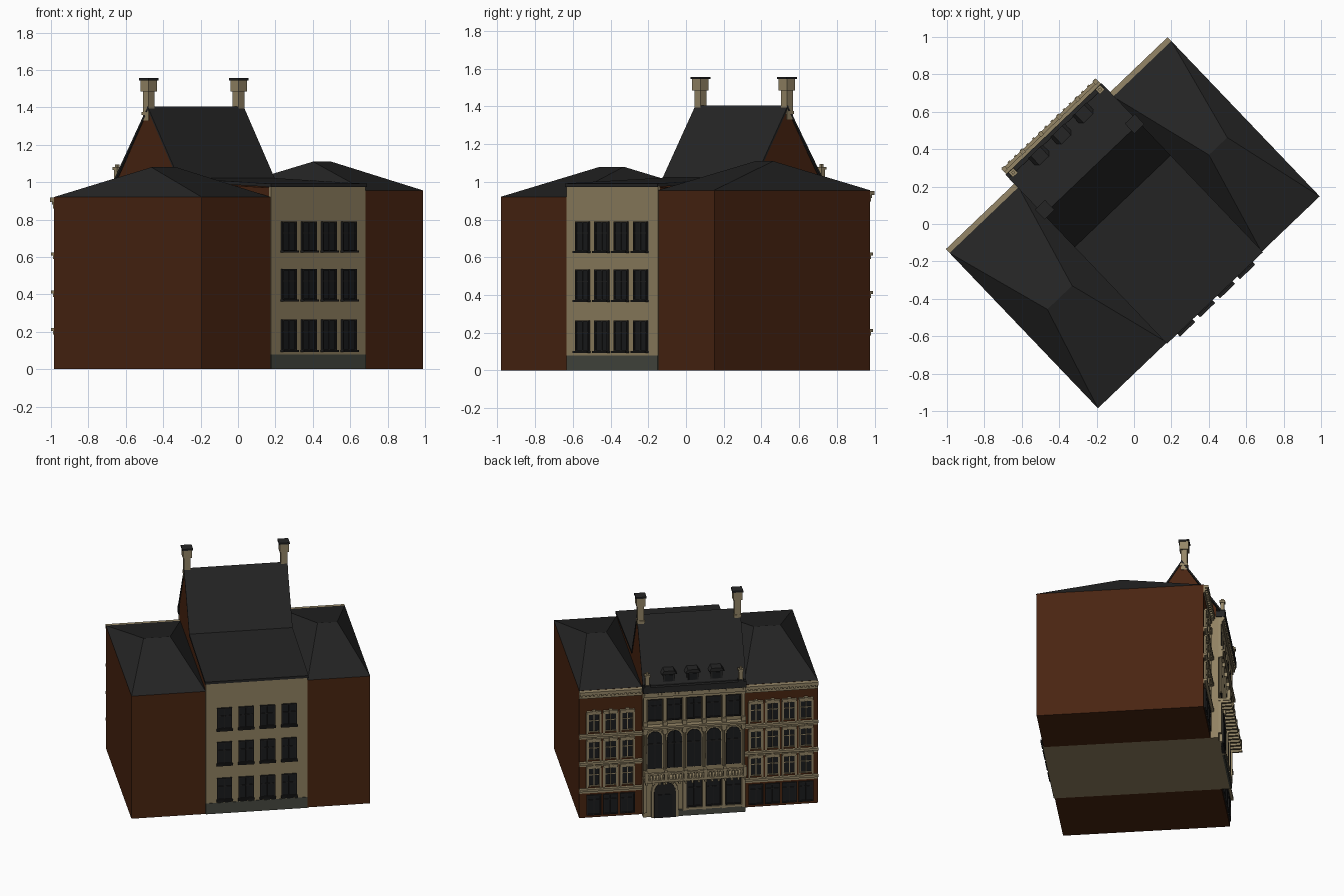
import bpy, bmesh, math
from mathutils import Matrix

if "Cube" in bpy.data.objects:
    bpy.data.objects.remove(bpy.data.objects["Cube"])

TURN = Matrix.Rotation(math.radians(43.7), 4, 'Z')  # house stands diagonally
COLORS = {
    "brick": (.066, .018, .0055), "plaster": (.28, .22, .12),
    "stone_trim": (.30, .24, .135), "slate": (.018, .018, .018),
    "base_grey": (.062, .066, .052), "glass": (.010, .011, .012),
    "dark_frame": (.014, .014, .014),
}
MATS = {}
for key, rgb in COLORS.items():
    m = bpy.data.materials.new(key)
    m.use_nodes = True
    m.diffuse_color = (*rgb, 1)
    bsdf = next(n for n in m.node_tree.nodes if n.type == 'BSDF_PRINCIPLED')
    bsdf.inputs["Base Color"].default_value = (*rgb, 1)
    bsdf.inputs["Roughness"].default_value = .9
    MATS[key] = m

parts = {}


def part(name, mat):
    return parts.setdefault(name, (bmesh.new(), mat))[0]


def prism(bm, pts, a, b, along='y'):
    """Extrude a profile: (x, z) points along y, or (y, z) points along x."""
    def ring(d):
        return [bm.verts.new((p, d, z) if along == 'y' else (d, p, z)) for p, z in pts]
    r, s = ring(a), ring(b)
    bm.faces.new(r)
    bm.faces.new(s[::-1])
    n = len(pts)
    for i in range(n):
        j = (i + 1) % n
        bm.faces.new((r[i], s[i], s[j], r[j]))


def box(bm, x0, x1, y0, y1, z0, z1):
    prism(bm, [(x0, z0), (x1, z0), (x1, z1), (x0, z1)], y0, y1)


def post(bm, x, y, r, z0, z1):
    box(bm, x - r, x + r, y - r, y + r, z0, z1)


def arch_pts(x, r, z0, z1, steps=10):
    """Round-headed outline, z1 is the crown."""
    pts = [(x - r, z0), (x + r, z0)]
    for i in range(steps + 1):
        a = math.pi * i / steps
        pts.append((x + r * math.cos(a), z1 - r + r * math.sin(a)))
    return pts


def column(bm, x, y, r, z0, z1):
    mat = Matrix.Translation((x, y, (z0 + z1) / 2))
    bmesh.ops.create_cone(bm, cap_ends=True, segments=10, radius1=r, radius2=r * .85,
                          depth=z1 - z0, matrix=mat)


def window(glass, frame, x, half, y, out, z0, z1, t=.008, cross=.62):
    """Pane with four frame bars, a mullion and a transom; out is +1 or -1 in y."""
    def bar(bm, a, b, c, d, depth):
        box(bm, a, b, min(y, y + out * depth), max(y, y + out * depth), c, d)
    bar(glass, x - half, x + half, z0, z1, .004)
    for s in (-1, 1):
        e = x + s * half
        bar(frame, e - t / 2, e + t / 2, z0, z1, .012)
    bar(frame, x - half, x + half, z1 - t, z1, .012)
    bar(frame, x - half, x + half, z0, z0 + t, .012)
    bar(frame, x - t / 3, x + t / 3, z0, z1, .009)
    zc = z0 + cross * (z1 - z0)
    bar(frame, x - half, x + half, zc - t / 3, zc + t / 3, .009)


L, R, OUT = -.31, .39, .82      # centre block sides and outer ends
MID = (L + R) / 2
BACK, WING, FRONT = -.575, .565, .62
LEVELS = (.21, .41, .615)

# Brick wings with hipped roofs and their street fronts
for side, x0, x1, eave, ridge, r0, r1, count in (
        ("right", -OUT, L, .92, 1.08, -.65, -.467, 4),
        ("left", R, OUT, .955, 1.11, .545, .68, 3)):
    box(part(side + "_wing_wall", "brick"), x0, x1, BACK, WING, 0, eave)
    bm = part(side + "_wing_roof", "slate")
    c = [bm.verts.new(p) for p in ((x0, BACK - .004, eave), (x1, BACK - .004, eave),
                                   (x1, WING + .004, eave), (x0, WING + .004, eave))]
    a, b = bm.verts.new((r0, -.01, ridge)), bm.verts.new((r1, -.01, ridge))
    for f in ((c[0], c[1], b, a), (c[1], c[2], b), (c[2], c[3], a, b), (c[3], c[0], a), c[::-1]):
        bm.faces.new(f)
    trim = part(side + "_wing_trim", "stone_trim")
    glass = part(side + "_wing_glass", "glass")
    frame = part(side + "_wing_window_frames", "stone_trim")
    shop = part(side + "_wing_ground_frames", "dark_frame")
    # cornice with small blocks below it
    box(trim, x0, x1, WING, .598, eave - .025, eave - .003)
    box(trim, x0, x1, WING, .575, eave - .06, eave - .025)
    blocks = count * 5
    for i in range(blocks):
        x = x0 + (x1 - x0) * (i + .5) / blocks
        box(trim, x - .006, x + .006, WING, .59, eave - .04, eave - .025)
    pitch = .115
    for i in range(count):
        x = (x0 + x1) / 2 + (i - (count - 1) / 2) * pitch
        window(glass, shop, x, .047, WING, 1, .02, .17, cross=.75)
        for z in LEVELS:
            window(glass, frame, x, .04, WING, 1, z + .025, z + .165)
            box(trim, x - .05, x + .05, WING, .584, z + .165, z + .182)
            box(trim, x - .012, x + .012, WING, .588, z + .16, z + .19)
            for s in (-1, 1):
                box(trim, x + s * .046 - .006, x + s * .046 + .006, WING, .574, z + .01, z + .17)
    for z in LEVELS:
        box(trim, x0, x1, WING, .59, z - .006, z + .01)
        box(trim, x0, x1, WING, .573, z - .025, z - .006)

# Centre block: brick gabled core with plaster faces
prism(part("centre_core", "brick"),
      [(BACK + .005, .01), (WING + .04, .01), (WING + .04, 1.02), (.37, 1.385),
       (.13, 1.0), (BACK + .005, .97)], L, R, 'x')
plaster = part("centre_plaster", "plaster")
box(plaster, L, R, BACK, FRONT, 0, .01)
box(plaster, L, R, WING, FRONT, 0, .95)
box(plaster, L, R, BACK - .004, BACK + .01, 0, .982)
box(part("rear_base", "base_grey"), L, R, BACK - .007, BACK, 0, .08)

# Main roof, steep at the top and shallow towards the rear
outer = [(.64, 1.0), (.37, 1.405), (.13, 1.022), (BACK - .01, .992)]
inner = [(y, z - .018) for y, z in reversed(outer)]
prism(part("main_roof", "slate"), outer + inner, L - .005, R + .005, 'x')

# Rear windows
glass, frame = part("rear_glass", "glass"), part("rear_window_frames", "dark_frame")
for i in range(4):
    x = MID + (i - 1.5) * .148
    for z0, z1 in ((.10, .265), (.37, .535), (.63, .79)):
        window(glass, frame, x, .048, BACK - .004, -1, z0, z1)
        box(frame, x - .056, x + .056, BACK - .03, BACK, z0 - .007, z0 + .004)

# Street front of the centre block
trim = part("centre_trim", "stone_trim")
glass, frame = part("centre_glass", "glass"), part("centre_window_frames", "dark_frame")
BAY = .135
bays = [MID + k * BAY for k in (-2, -1, 0, 1, 2)]
for i, x in enumerate(bays):
    # top floor
    window(glass, frame, x, .047, FRONT, 1, .72, .88, cross=.7)
    # arched floor with moulded surround
    prism(trim, arch_pts(x, .06, .36, .655), FRONT, FRONT + .008)
    prism(glass, arch_pts(x, .05, .365, .643), FRONT, FRONT + .012)
    box(frame, x - .003, x + .003, FRONT, FRONT + .016, .365, .64)
    box(frame, x - .05, x + .05, FRONT, FRONT + .016, .545, .555)
    # ground floor
    if i < 3:
        window(glass, frame, x, .048, FRONT, 1, .06, .265, cross=.7)
        box(trim, x - .056, x + .056, FRONT, FRONT + .02, .045, .06)

# Pilasters and columns between bays
for k in range(6):
    x = MID + (k - 2.5) * BAY
    x = min(max(x, L + .012), R - .012)
    if k != 4:
        box(trim, x - .012, x + .012, FRONT, FRONT + .02, .04, .285)
    column(trim, x, FRONT + .015, .011, .36, .63)
    post(trim, x, FRONT + .015, .016, .63, .66)
    box(trim, x - .011, x + .011, FRONT, FRONT + .018, .70, .90)
    post(trim, x, FRONT + .015, .015, .685, .72)

# Arched doorway
door_x = MID + 1.5 * BAY
prism(trim, arch_pts(door_x, .092, 0, .285), FRONT, FRONT + .02)
prism(part("door", "dark_frame"), arch_pts(door_x, .074, 0, .265), FRONT, FRONT + .025)
box(part("door_leaves", "glass"), door_x - .05, door_x + .05, FRONT, FRONT + .03, .01, .175)
box(trim, door_x - .014, door_x + .014, FRONT, FRONT + .035, .25, .295)

# Plinth, floor bands and main cornice
box(part("front_base", "base_grey"), L, door_x - .092, FRONT, FRONT + .014, 0, .045)
for z0, z1, depth in ((.66, .675, .03), (.675, .69, .04), (.89, .91, .025), (.91, .945, .035)):
    box(trim, L, R, FRONT, FRONT + depth, z0, z1)

# Balcony on brackets with a balustrade
EDGE = .70
box(trim, L, R, FRONT, EDGE, .29, .308)
box(trim, L, R, EDGE - .018, EDGE, .348, .36)
n = 30
for i in range(n + 1):
    x = L + .012 + (R - L - .024) * i / n
    big = i % 6 == 0
    post(trim, x, EDGE - .009, .012 if big else .005, .305, .37 if big else .35)
    if i % 2 == 0:
        box(trim, x - .007, x + .007, FRONT, EDGE + .006, .275, .292)

# Eaves gutter, corner posts and dormers
gutter = part("eaves_gutter", "slate")
box(gutter, L - .005, R + .005, WING + .04, .665, .945, .99)
for i in range(n):
    x = L + (R - L) * (i + .5) / n
    box(trim, x - .006, x + .006, FRONT, .662, .928, .946)
for x in (L + .033, R - .025):
    post(trim, x, .645, .013, .985, 1.07)
    post(trim, x, .645, .018, 1.065, 1.08)
    post(trim, x, .645, .008, 1.08, 1.095)
    post(gutter, x, .645, .02, .985, 1.005)
dormer, pane = part("dormers", "slate"), part("dormer_glass", "glass")
for x in (-.113, .05, .213):
    box(dormer, x - .04, x + .04, .54, .632, 1.0, 1.07)
    prism(dormer, [(x - .053, 1.07), (x + .053, 1.07), (x + .035, 1.095), (x - .035, 1.095)], .53, .645)
    box(pane, x - .028, x + .028, .63, .636, 1.015, 1.062)

# Chimneys on both gable ends
stack, cap = part("chimneys", "stone_trim"), part("chimney_caps", "slate")
for x in (L + .018, R - .018):
    post(stack, x, .385, .022, 1.33, 1.55)
    post(stack, x, .385, .031, 1.485, 1.545)
    post(stack, x, .385, .027, 1.36, 1.375)
    post(cap, x, .385, .037, 1.545, 1.557)

# Turn everything into objects
for name, (bm, mat) in parts.items():
    bmesh.ops.recalc_face_normals(bm, faces=bm.faces)
    bm.transform(TURN)
    mesh = bpy.data.meshes.new(name)
    bm.to_mesh(mesh)
    bm.free()
    mesh.materials.append(MATS[mat])
    bpy.context.collection.objects.link(bpy.data.objects.new(name, mesh))
